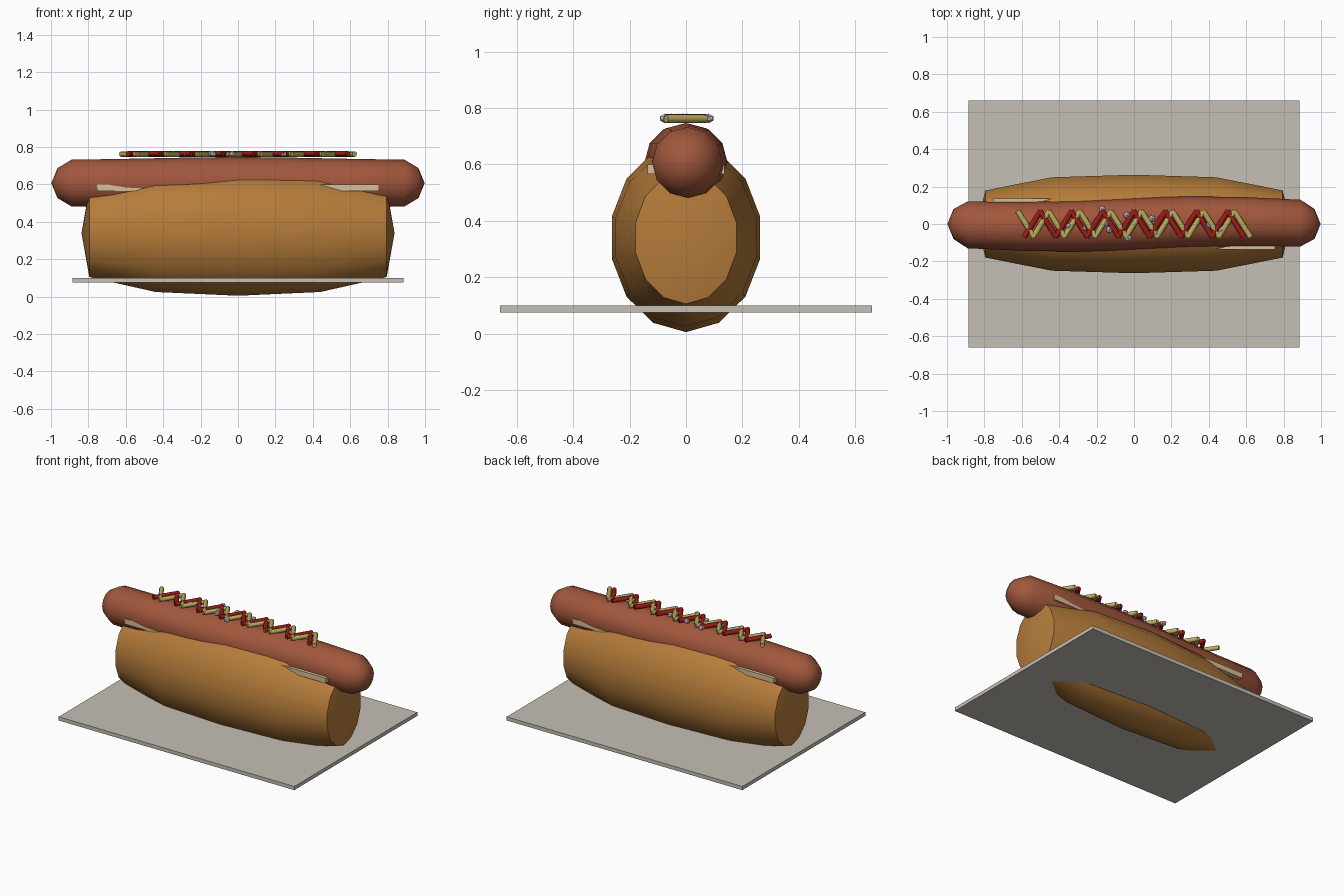
import bpy, bmesh, math
from mathutils import Vector

if "Cube" in bpy.data.objects:
    bpy.data.objects.remove(bpy.data.objects["Cube"])


def material(name, rgb):
    m = bpy.data.materials.new(name)
    m.diffuse_color = (*rgb, 1)
    m.use_nodes = True
    m.node_tree.nodes["Principled BSDF"].inputs["Base Color"].default_value = m.diffuse_color
    return m


BUN = material("toasted bun", (0.46, 0.20, 0.042))
CRUMB = material("cream crumb", (0.68, 0.53, 0.32))
MEAT = material("sausage brown", (0.36, 0.095, 0.045))
RED = material("ketchup red", (0.33, 0.012, 0.008))
YELLOW = material("mustard yellow", (0.50, 0.42, 0.11))
ONION = material("onion white", (0.65, 0.62, 0.72))
TRAY = material("tray grey", (0.56, 0.53, 0.46))


def finish(bm, name, mat, smooth=None):
    bmesh.ops.recalc_face_normals(bm, faces=bm.faces[:])
    me = bpy.data.meshes.new(name)
    bm.to_mesh(me)
    bm.free()
    me.materials.append(mat)
    ob = bpy.data.objects.new(name, me)
    bpy.context.collection.objects.link(ob)
    if smooth:
        bpy.ops.object.select_all(action='DESELECT')
        ob.select_set(True)
        bpy.context.view_layer.objects.active = ob
        bpy.ops.object.shade_smooth_by_angle(angle=math.radians(smooth))
    return ob


def loft(name, mat, rings, n, tip, smooth):
    """rings: (x, centre y, centre z, radius y, radius z); tip: pole distance on x."""
    bm = bmesh.new()
    loops = []
    for x, cy, cz, ry, rz in rings:
        loops.append([bm.verts.new((x, cy + ry * math.sin(a), cz + rz * math.cos(a)))
                      for a in (2 * math.pi * i / n for i in range(n))])
    for a, b in zip(loops, loops[1:]):
        for i in range(n):
            j = (i + 1) % n
            bm.faces.new((a[i], a[j], b[j], b[i]))
    for loop, ring, sx in ((loops[0], rings[0], -1), (loops[-1], rings[-1], 1)):
        pole = bm.verts.new((sx * tip, ring[1], ring[2]))
        for i in range(n):
            bm.faces.new((loop[i], loop[(i + 1) % n], pole))
    return finish(bm, name, mat, smooth)


def box(name, mat, lo, hi):
    bm = bmesh.new()
    bmesh.ops.create_cube(bm, size=1)
    lo, hi = Vector(lo), Vector(hi)
    for v in bm.verts:
        v.co = (lo + hi) / 2 + v.co * (hi - lo)
    return finish(bm, name, mat)


# Tray
box("tray", TRAY, (-0.885, -0.66, 0.075), (0.885, 0.66, 0.10))

# Bun with shallow pointed end caps
half = [(0.795, 0.184, 0.235), (0.44, 0.256, 0.315), (0, 0.27, 0.335)]
prof = [(-x, ry, rz) for x, ry, rz in half] + half[1::-1]
prof[3:] = [half[1], half[0]]
loft("bun", BUN, [(x, 0, 0.34, ry, rz) for x, ry, rz in prof], 14, 0.837, 40)

# Cream crumb strips along the cut
for side, name in ((-1, "front"), (1, "back")):
    box(name + "_crumb_strip", CRUMB,
        (-0.755, min(side * 0.105, side * 0.137), 0.565),
        (0.755, max(side * 0.105, side * 0.137), 0.60))

# Sausage, gently snaking from side to side
body = [(0.965, 0.08), (0.89, 0.125), (0.60, 0.130), (0.30, 0.136)]
radii = [(-x, r) for x, r in body] + [(0, 0.14)] + [(x, r) for x, r in body[::-1]]
loft("sausage", MEAT,
     [(x, 0.014 * math.sin(math.pi * x) if abs(x) < 0.9 else 0, 0.607, r, r)
      for x, r in radii], 12, 0.998, 60)


# Sauce zigzags made of short rods
def zigzag(name, mat, x0, x1, count, sign, z):
    bm = bmesh.new()
    pts = [Vector((x0 + (x1 - x0) * i / count, 0.066 * sign * (-1) ** i, z))
           for i in range(count + 1)]
    for a, b in zip(pts, pts[1:]):
        d = b - a
        mat4 = d.to_track_quat('Z', 'Y').to_matrix().to_4x4()
        mat4.translation = (a + b) / 2
        bmesh.ops.create_cone(bm, cap_ends=True, segments=8, radius1=0.015, radius2=0.015,
                              depth=d.length + 0.012, matrix=mat4)
    return finish(bm, name, mat, 50)


zigzag("mustard", YELLOW, -0.62, 0.62, 15, 1, 0.762)
zigzag("ketchup", RED, -0.585, 0.585, 14, -1, 0.764)

# Chopped onion
bits = [(-0.17, 0.08), (-0.04, 0.048), (0.096, 0.03), (-0.145, 0.005), (-0.133, -0.03),
        (-0.03, -0.075), (-0.347, -0.012), (-0.272, -0.027), (0.117, -0.05),
        (0.25, -0.062), (0.395, -0.01), (0.47, -0.032)]
bm = bmesh.new()
for x, y in bits:
    new = bmesh.ops.create_icosphere(bm, subdivisions=1, radius=0.02)["verts"]
    for v in new:
        v.co.z *= 0.85
        v.co += Vector((x, y, 0.763))
finish(bm, "onion_bits", ONION)
